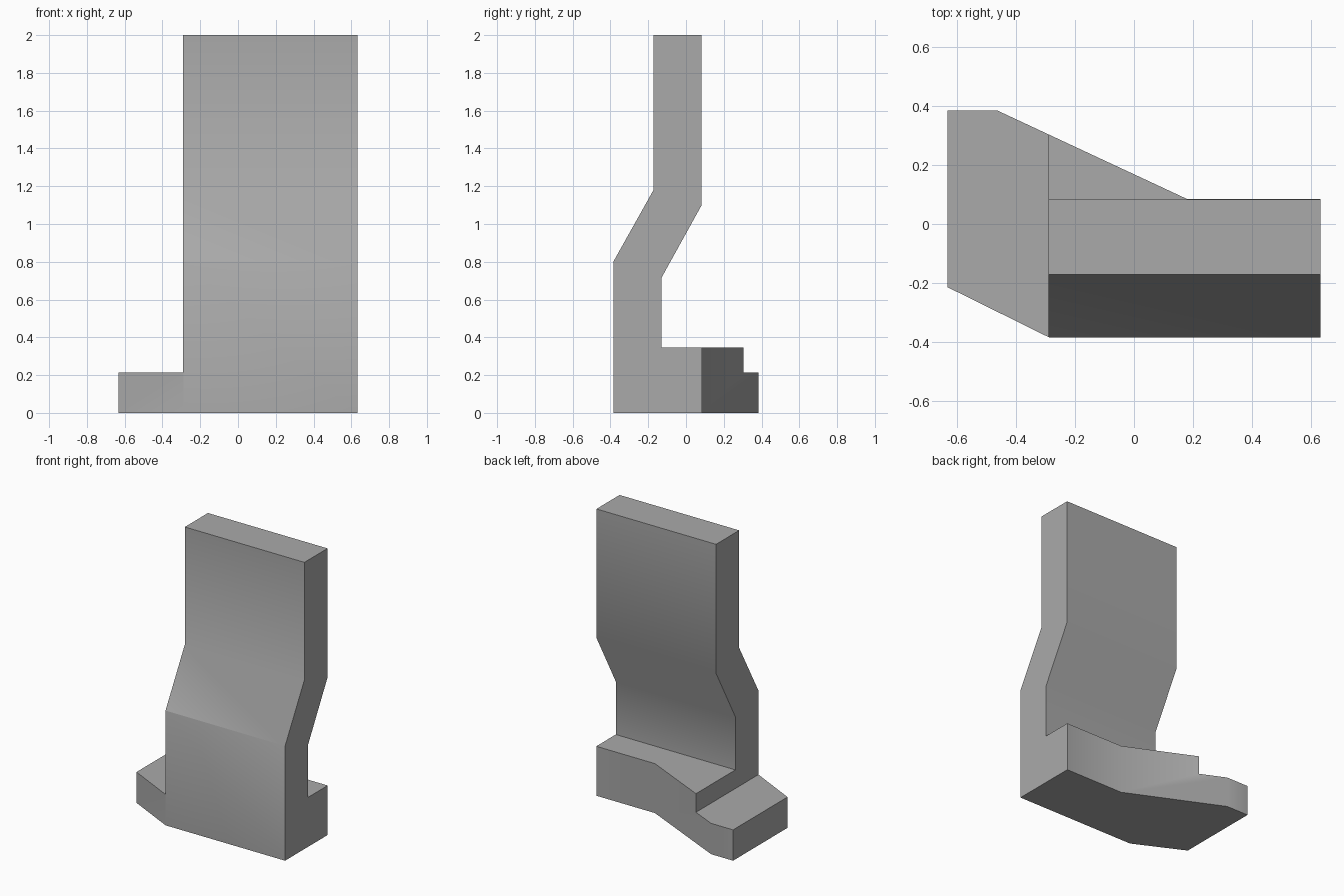
import bpy
import bmesh
import math
from mathutils import Vector

cube = bpy.data.objects.get("Cube")
if cube:
    bpy.data.objects.remove(cube, do_unlink=True)

grey = bpy.data.materials.new("plain grey")
grey.use_nodes = True
colour = (0.4, 0.4, 0.4, 1)
grey.diffuse_color = colour
grey.node_tree.nodes["Principled BSDF"].inputs["Base Color"].default_value = colour


def prism(name, points, direction):
    """Extrude a flat outline along a direction into a closed solid."""
    bm = bmesh.new()
    face = bm.faces.new([bm.verts.new(p) for p in points])
    moved = bmesh.ops.extrude_face_region(bm, geom=[face])["geom"]
    verts = [g for g in moved if isinstance(g, bmesh.types.BMVert)]
    bmesh.ops.translate(bm, verts=verts, vec=Vector(direction))
    bmesh.ops.recalc_face_normals(bm, faces=bm.faces)
    mesh = bpy.data.meshes.new(name)
    bm.to_mesh(mesh)
    bm.free()
    mesh.materials.append(grey)
    obj = bpy.data.objects.new(name, mesh)
    bpy.context.collection.objects.link(obj)
    return obj


def combine(target, tool, operation):
    """Apply a boolean and discard the tool."""
    mod = target.modifiers.new(operation, "BOOLEAN")
    mod.operation, mod.solver, mod.object = operation, "EXACT", tool
    bpy.ops.object.select_all(action="DESELECT")
    bpy.context.view_layer.objects.active = target
    target.select_set(True)
    bpy.ops.object.modifier_apply(modifier=mod.name)
    bpy.data.objects.remove(tool, do_unlink=True)


# Bent upright with its low foot, as a side profile swept across the width
side = [(-0.385, 0), (-0.385, 0.8), (-0.172, 1.18), (-0.172, 2), (0.083, 2),
        (0.083, 1.1), (-0.13, 0.715), (-0.13, 0.345), (0.5, 0.345), (0.5, 0)]
body = prism("bent_bracket", [(-0.8, y, z) for y, z in side], (1.6, 0, 0))

# Floor plan that trims the foot to its angled outline
plan = [(-0.19, -0.434), (0.633, -0.434), (0.633, 0.085), (0.18, 0.085),
        (-0.463, 0.385), (-0.633, 0.385), (-0.633, -0.215)]
trim = prism("plan_trim", [(x, y, -0.2) for x, y in plan], (0, 0, 2.5))
combine(body, trim, "INTERSECT")

# Step that leaves the toe lower and the upright narrower
step = prism("step_cut", [(-1, -1, 0.215), (-0.29, -1, 0.215),
                          (-0.29, 1, 0.215), (-1, 1, 0.215)], (0, 0, 2.5))
combine(body, step, "DIFFERENCE")

bpy.ops.object.shade_smooth_by_angle(angle=math.radians(30))
